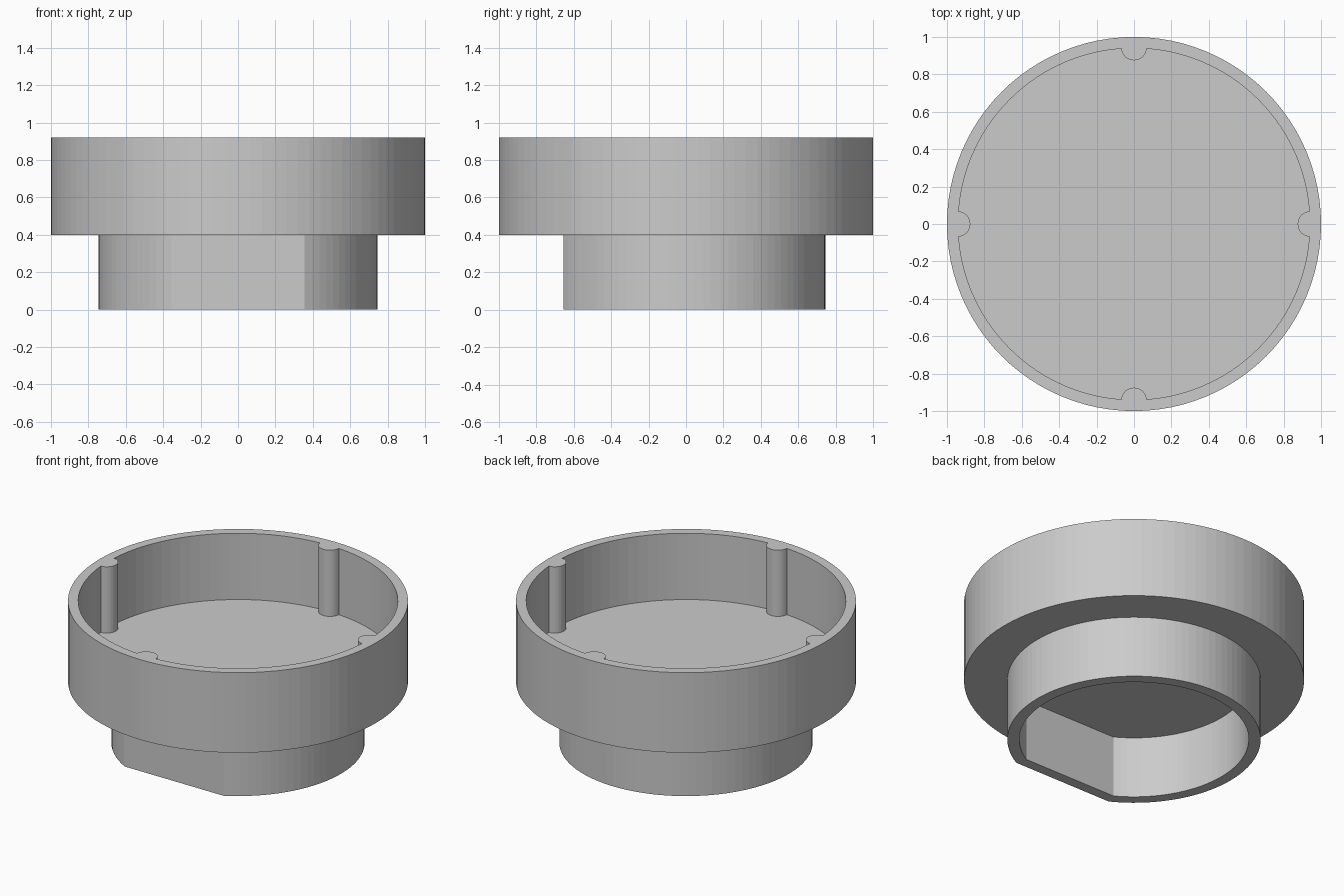
import bpy, bmesh
from math import pi, cos, sin, acos, atan2

cube = bpy.data.objects.get("Cube")
if cube:
    bpy.data.objects.remove(cube, do_unlink=True)

# Heights and radii
COLLAR_TOP, FLOOR, RIM = 0.40, 0.49, 0.92
CUP_R, CAVITY_R = 1.0, 0.94
POST_R, POST_DIST = 0.068, 0.943
SEGMENTS = 96


def arc(radius, start, end, steps, cx=0.0):
    """Points along an arc, both ends included."""
    angles = [start + (end - start) * i / steps for i in range(steps + 1)]
    return [(cx + radius * cos(a), radius * sin(a)) for a in angles]


def circle(radius):
    return arc(radius, 0, 2 * pi, SEGMENTS)[:-1]


def circle_with_flat(radius, flat_distance):
    """Circle cut straight across its front side."""
    half = acos(flat_distance / radius)
    return arc(radius, -pi / 2 + half, 3 * pi / 2 - half, SEGMENTS - 12)


def cavity_outline():
    """Inner wall with a round post standing proud of it at each quarter."""
    half = acos((CAVITY_R**2 + POST_DIST**2 - POST_R**2) / (2 * CAVITY_R * POST_DIST))
    turn = atan2(CAVITY_R * sin(half), CAVITY_R * cos(half) - POST_DIST)
    post = arc(POST_R, 2 * pi - turn, turn, 16, POST_DIST)
    wall = arc(CAVITY_R, half, pi / 2 - half, SEGMENTS // 4 - 2)[1:-1]
    points = []
    for k in range(4):
        c, s = cos(k * pi / 2), sin(k * pi / 2)
        points += [(x * c - y * s, x * s + y * c) for x, y in post + wall]
    return points


def add_loop(bm, outline, z):
    verts = [bm.verts.new((x, y, z)) for x, y in outline]
    return verts, [bm.edges.new((v, verts[i - 1])) for i, v in enumerate(verts)]


def add_wall(bm, outline, low, high):
    """Vertical wall; returns its lower and upper edge loops."""
    a, edges_a = add_loop(bm, outline, low)
    b, edges_b = add_loop(bm, outline, high)
    for i in range(len(a)):
        bm.faces.new((a[i - 1], a[i], b[i], b[i - 1]))
    return edges_a, edges_b


def fill(bm, *loops):
    """Flat face inside one loop, or between two loops."""
    bmesh.ops.triangle_fill(bm, edges=[e for loop in loops for e in loop],
                            use_beauty=True, use_dissolve=False)


bm = bmesh.new()

# Vertical walls of the cup and the collar
cup_low, cup_high = add_wall(bm, circle(CUP_R), COLLAR_TOP, RIM)
cavity_low, cavity_high = add_wall(bm, cavity_outline(), FLOOR, RIM)
collar_low, collar_high = add_wall(bm, circle_with_flat(0.745, 0.655), 0, COLLAR_TOP)
bore_low, bore_high = add_wall(bm, circle_with_flat(0.675, 0.587), 0, COLLAR_TOP)

# Rim, floor, underside step, collar end and bore ceiling
fill(bm, cup_high, cavity_high)
fill(bm, cavity_low)
fill(bm, cup_low, collar_high)
fill(bm, collar_low, bore_low)
fill(bm, bore_high)
bmesh.ops.recalc_face_normals(bm, faces=bm.faces)

# The cavity is a separate opening joined through the rim, so the body is closed
mesh = bpy.data.meshes.new("stepped_round_housing")
bm.to_mesh(mesh)
bm.free()
housing = bpy.data.objects.new("stepped_round_housing", mesh)
bpy.context.collection.objects.link(housing)

# Plain grey
grey = bpy.data.materials.new("plain_grey")
grey.use_nodes = True
colour = (0.6, 0.6, 0.6, 1)
grey.diffuse_color = colour
grey.node_tree.nodes["Principled BSDF"].inputs["Base Color"].default_value = colour
mesh.materials.append(grey)
